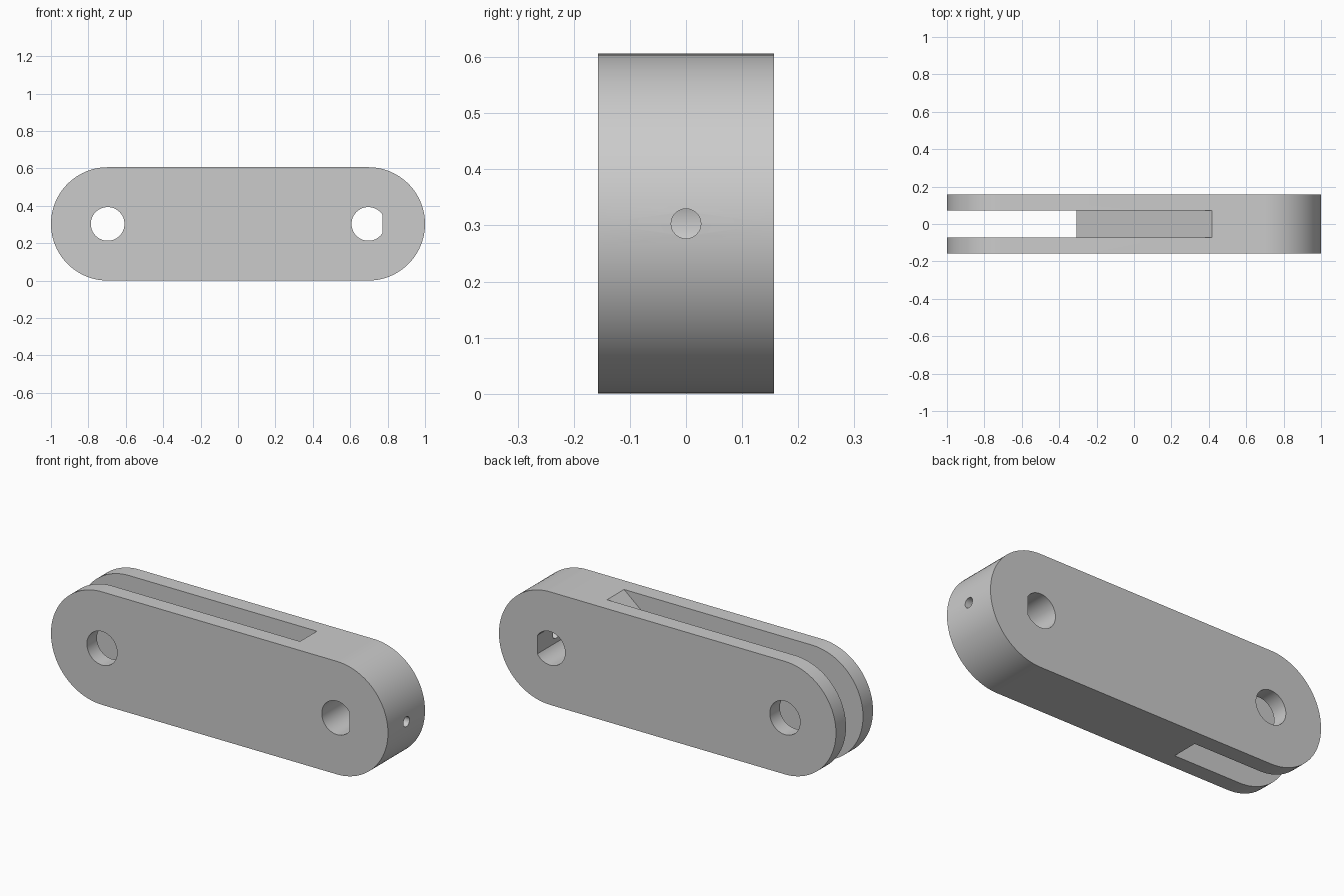
import bpy, bmesh
from math import sin, cos, pi, acos, radians
from mathutils import Matrix

if "Cube" in bpy.data.objects:
    bpy.data.objects.remove(bpy.data.objects["Cube"])

R = 0.303          # end radius, also half the height
CX = 1 - R         # pivot distance from the middle
HALF_T = 0.157     # half thickness
SLOT = 0.072       # half slot width
HOLE = 0.09        # pivot hole radius


def arc(cx, r, start, end, n):
    """Points on an arc in the x-z plane, around mid height."""
    return [(cx + r * cos(start + (end - start) * i / n),
             R + r * sin(start + (end - start) * i / n)) for i in range(n + 1)]


def prism(name, profile, half):
    """Extrude an x-z profile symmetrically along y."""
    bm = bmesh.new()
    face = bm.faces.new([bm.verts.new((x, -half, z)) for x, z in profile])
    top = bmesh.ops.extrude_face_region(bm, geom=[face])["geom"]
    bmesh.ops.translate(bm, vec=(0, 2 * half, 0),
                        verts=[v for v in top if isinstance(v, bmesh.types.BMVert)])
    bmesh.ops.recalc_face_normals(bm, faces=bm.faces)
    return finish(name, bm)


def finish(name, bm):
    mesh = bpy.data.meshes.new(name)
    bm.to_mesh(mesh)
    bm.free()
    obj = bpy.data.objects.new(name, mesh)
    bpy.context.collection.objects.link(obj)
    return obj


# Round-ended link body
body = prism("link_body", arc(CX, R, -pi / 2, pi / 2, 48)
             + arc(-CX, R, pi / 2, 3 * pi / 2, 48), HALF_T)

# Pivot hole, and shaft hole with a flat side
pivot = prism("pivot_hole_cutter", arc(-CX, HOLE, 0, 2 * pi, 64)[:-1], 0.3)
flat = acos(0.075 / HOLE)
shaft = prism("shaft_hole_cutter", arc(CX, HOLE, flat, 2 * pi - flat, 56), 0.3)

# Open slot with a sloping end wall
low, high, over = -0.307, 0.418, 0.1
lean = (high - low) / (2 * R) * over
slot = prism("slot_cutter", [(-1.2, -over), (low - lean, -over),
                             (high + lean, 2 * R + over), (-1.2, 2 * R + over)], SLOT)

# Set screw hole from the end into the shaft hole
bm = bmesh.new()
bmesh.ops.create_cone(bm, cap_ends=True, segments=32, radius1=0.0265, radius2=0.0265,
                      depth=0.4, matrix=Matrix.Translation((0.93, 0, R))
                      @ Matrix.Rotation(pi / 2, 4, "Y"))
screw = finish("screw_hole_cutter", bm)

# Cut everything out of the body
bpy.context.view_layer.objects.active = body
body.select_set(True)
for cutter in (pivot, shaft, slot, screw):
    cutter.hide_render = True
    mod = body.modifiers.new(cutter.name, "BOOLEAN")
    mod.operation = "DIFFERENCE"
    mod.solver = "EXACT"
    mod.object = cutter
    bpy.ops.object.modifier_apply(modifier=mod.name)
    bpy.data.objects.remove(cutter)

# Plain grey finish
grey = bpy.data.materials.new("light_grey")
grey.use_nodes = True
colour = (0.6, 0.6, 0.6, 1)
grey.diffuse_color = colour
grey.node_tree.nodes["Principled BSDF"].inputs["Base Color"].default_value = colour
body.data.materials.clear()
body.data.materials.append(grey)
bpy.ops.object.shade_smooth_by_angle(angle=radians(30))
